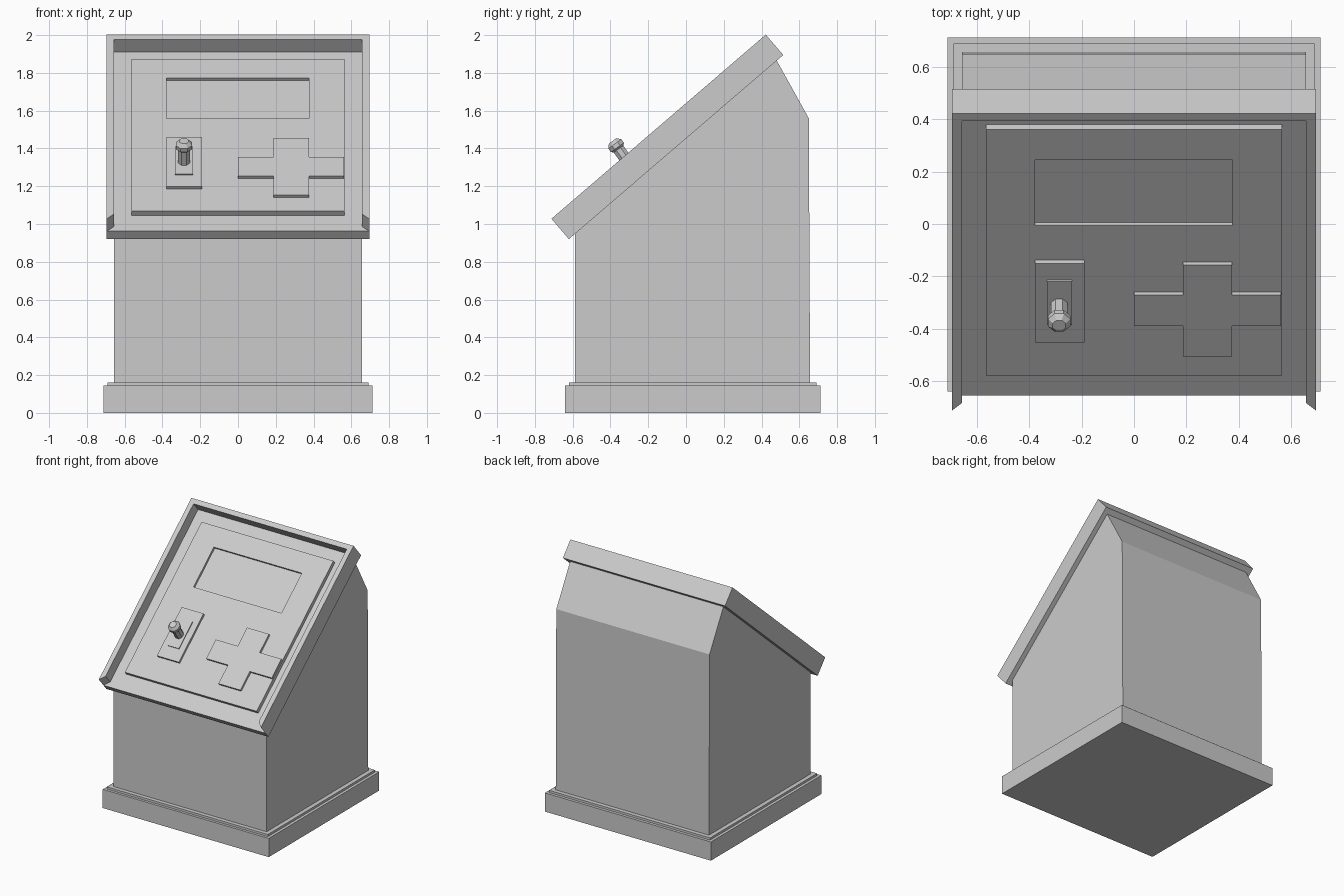
import bpy, bmesh, math
from mathutils import Matrix, Vector

if "Cube" in bpy.data.objects:
    bpy.data.objects.remove(bpy.data.objects["Cube"])

# Tilted console frame: local x = across, y = up the slope, z = out of the slope
TILT = math.radians(40.66)
SLOPE = Matrix.Translation((0, -0.62, 0.92)) @ Matrix.Rotation(TILT, 4, 'X')


def finish(name, bm, matrix=None):
    bmesh.ops.recalc_face_normals(bm, faces=bm.faces)
    mesh = bpy.data.meshes.new(name)
    bm.to_mesh(mesh)
    bm.free()
    ob = bpy.data.objects.new(name, mesh)
    bpy.context.collection.objects.link(ob)
    if matrix:
        ob.matrix_world = matrix
    return ob


def prism(name, pts, lo, hi, matrix=None):
    """Extrude a 2D outline from z = lo to z = hi."""
    bm = bmesh.new()
    face = bm.faces.new([bm.verts.new((a, b, lo)) for a, b in pts])
    new = bmesh.ops.extrude_face_region(bm, geom=[face])['geom']
    bmesh.ops.translate(bm, vec=(0, 0, hi - lo),
                        verts=[v for v in new if isinstance(v, bmesh.types.BMVert)])
    return finish(name, bm, matrix)


def rect(x0, x1, y0, y1):
    return [(x0, y0), (x1, y0), (x1, y1), (x0, y1)]


def lathe(name, rings, matrix, sides=8):
    """Stack of (height, radius) rings, capped at both ends."""
    bm = bmesh.new()
    loops = []
    for h, r in rings:
        angles = [2 * math.pi * (i + 0.5) / sides for i in range(sides)]
        loops.append([bm.verts.new((r * math.cos(a), r * math.sin(a), h)) for a in angles])
    for low, up in zip(loops, loops[1:]):
        for i in range(sides):
            j = (i + 1) % sides
            bm.faces.new((low[i], low[j], up[j], up[i]))
    bm.faces.new(loops[0])
    bm.faces.new(loops[-1])
    return finish(name, bm, matrix)


# Stepped base
prism("base_plinth", rect(-0.712, 0.712, -0.64, 0.712), 0, 0.145)
prism("base_step", rect(-0.69, 0.69, -0.62, 0.69), 0.145, 0.162)

# Cabinet body: side profile (y, z) extruded across x
SIDE = Matrix(((0, 0, 1, 0), (1, 0, 0, 0), (0, 1, 0, 0), (0, 0, 0, 1)))
prism("cabinet_body", [(-0.588, 0.16), (0.657, 0.16), (0.65, 1.56),
                       (0.48, 1.866), (-0.588, 0.948)], -0.657, 0.657, SIDE)

# Console top: floor plate and rim that is open at the bottom with mitred ends
W, L, T = 0.695, 1.496, 0.038
prism("console_plate", rect(-W, W, 0, L), 0, 0.055, SLOPE)
prism("console_rim", [(-W, 0), (-W, L), (W, L), (W, 0), (W - T, T),
                      (W - T, L - T), (T - W, L - T), (T - W, T)], 0.055, 0.142, SLOPE)

# Raised control panel with recessed screen
panel = prism("control_panel", rect(-0.565, 0.565, 0.128, 1.366), 0.05, 0.085, SLOPE)
cutter = prism("screen_cutter", rect(-0.378, 0.376, 0.883, 1.212), 0.067, 0.12, SLOPE)
cutter.hide_render = True
cutter.hide_viewport = True
cut = panel.modifiers.new("screen_recess", 'BOOLEAN')
cut.operation = 'DIFFERENCE'
cut.solver = 'EXACT'
cut.object = cutter

# Joystick mount
prism("stick_plate", rect(-0.378, -0.19, 0.308, 0.708), 0.08, 0.103, SLOPE)
prism("stick_slot", rect(-0.333, -0.237, 0.402, 0.623), 0.10, 0.110, SLOPE)

# Cross-shaped button pad
xa, xb, xc, xd = 0.0, 0.187, 0.375, 0.562
ya, yb, yc, yd = 0.2385, 0.392, 0.548, 0.70
prism("direction_pad", [(xb, ya), (xc, ya), (xc, yb), (xd, yb), (xd, yc), (xc, yc),
                        (xc, yd), (xb, yd), (xb, yc), (xa, yc), (xa, yb), (xb, yb)],
      0.08, 0.103, SLOPE)

# Joystick: shaft with a faceted knob
axis = Vector((0, -0.58, 0.81))
tilt = axis.to_track_quat('Z', 'Y').to_matrix().to_4x4()
lathe("joystick", [(-0.03, 0.034), (0.085, 0.034), (0.095, 0.046),
                   (0.118, 0.046), (0.138, 0.027)],
      Matrix.Translation((-0.286, -0.308, 1.328)) @ tilt)
